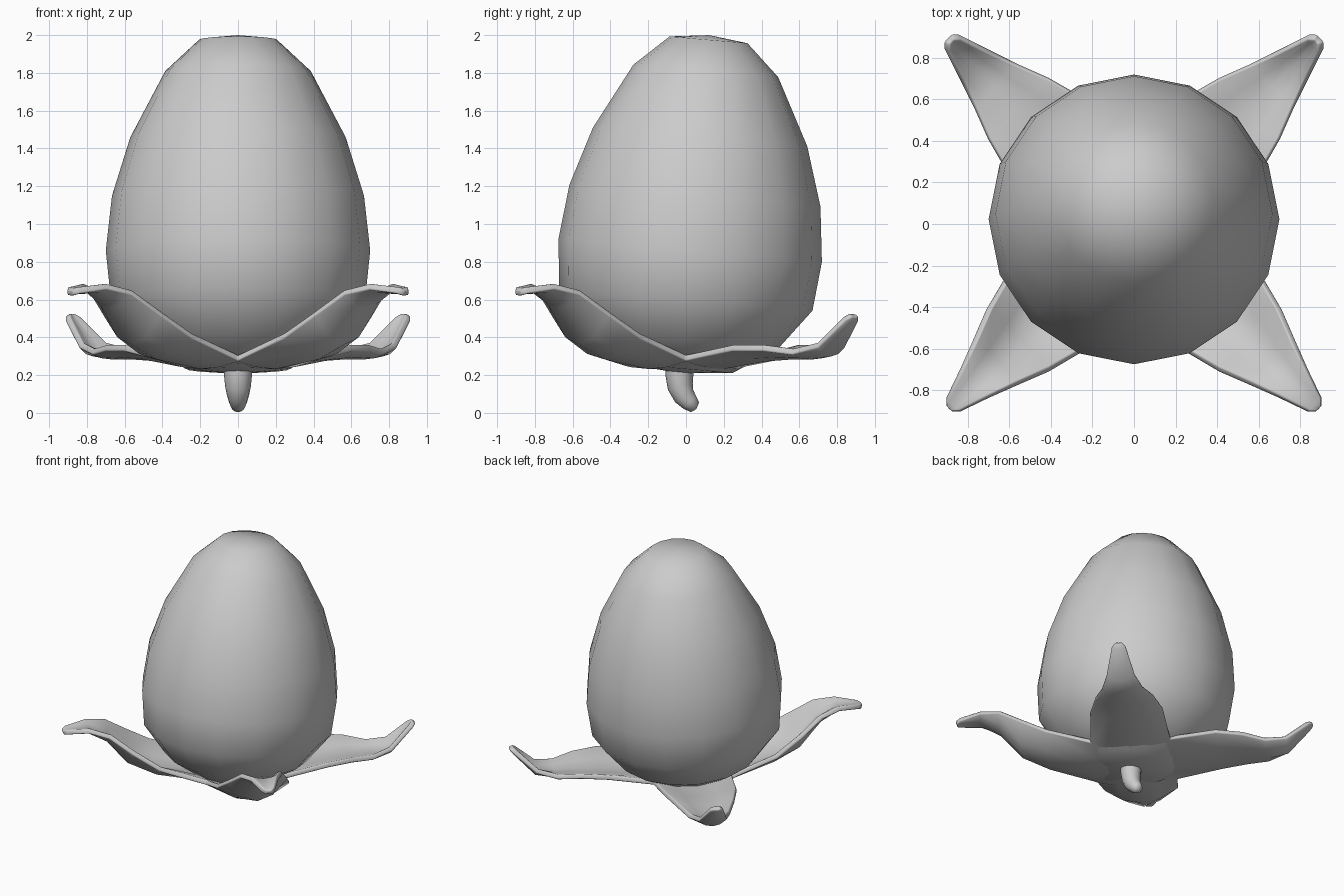
import bpy, bmesh, math
from mathutils import Vector, Matrix

cube = bpy.data.objects.get("Cube")
if cube:
    bpy.data.objects.remove(cube)

grey = bpy.data.materials.new("plain grey")
grey.use_nodes = True
color = (0.6, 0.6, 0.6, 1)
grey.diffuse_color = color
grey.node_tree.nodes["Principled BSDF"].inputs["Base Color"].default_value = color


def finish(name, bm):
    bmesh.ops.remove_doubles(bm, verts=bm.verts, dist=0.001)
    bmesh.ops.recalc_face_normals(bm, faces=bm.faces)
    for f in bm.faces:
        f.smooth = True
    mesh = bpy.data.meshes.new(name)
    bm.to_mesh(mesh)
    bm.free()
    mesh.materials.append(grey)
    obj = bpy.data.objects.new(name, mesh)
    bpy.context.collection.objects.link(obj)
    return obj


def loft(name, rings, sides):
    """Skin rings of (y, z, radius, tilt); a zero radius closes to a point."""
    bm = bmesh.new()
    loops = []
    for y, z, r, tilt in rings:
        turn = Matrix.Rotation(math.radians(tilt), 3, 'X')
        loops.append([bm.verts.new(Vector((0, y, z)) + turn @ Vector(
            (r * math.cos(i * math.tau / sides), r * math.sin(i * math.tau / sides), 0)))
            for i in range(sides)])
    for a, b in zip(loops, loops[1:]):
        for i in range(sides):
            j = (i + 1) % sides
            bm.faces.new((a[i], a[j], b[j], b[i]))
    return finish(name, bm)


# Egg-shaped bud, leaning slightly back
profile = [(0.21, 0), (0.235, 0.28), (0.385, 0.51), (0.6, 0.673), (0.86, 0.70),
           (1.15, 0.667), (1.46, 0.57), (1.81, 0.385), (1.975, 0.207), (2.0, 0)]
lean = 5
loft("bud", [(0.022 + (z - 0.86) * math.tan(math.radians(lean)), z, r, -lean)
             for z, r in profile], 16)

# Curved stem
loft("stem", [(-0.03, 0.27, 0.08, 0), (-0.035, 0.2, 0.074, 0), (-0.03, 0.14, 0.068, 15),
              (-0.01, 0.09, 0.058, 35), (0.02, 0.055, 0.047, 45),
              (0.047, 0.03, 0.034, 50), (0.055, 0.02, 0, 50)], 12)

# Leaves: (distance out, half width, midrib height, edge height)
front_leaf = [(0, 0, 0.25, 0.25), (0.28, 0.28, 0.25, 0.29), (0.6, 0.255, 0.30, 0.41),
              (0.785, 0.205, 0.375, 0.53), (0.94, 0.145, 0.565, 0.64),
              (1.08, 0.095, 0.65, 0.67), (1.23, 0.045, 0.645, 0.65), (1.255, 0.02, 0.635, 0.64)]
back_leaf = [(0, 0, 0.25, 0.25), (0.28, 0.28, 0.25, 0.29), (0.6, 0.255, 0.29, 0.345),
             (0.785, 0.205, 0.30, 0.345), (0.94, 0.145, 0.30, 0.325),
             (1.08, 0.095, 0.315, 0.36), (1.23, 0.045, 0.48, 0.50), (1.255, 0.02, 0.515, 0.52)]

bm = bmesh.new()
for stations, angles in ((front_leaf, (225, 315)), (back_leaf, (45, 135))):
    for angle in angles:
        turn = Matrix.Rotation(math.radians(angle), 3, 'Z')
        rows = [[bm.verts.new(turn @ Vector((d, w * t, mid + (edge - mid) * t * t)))
                 for t in (-1, -0.5, 0, 0.5, 1)] for d, w, mid, edge in stations]
        for a, b in zip(rows, rows[1:]):
            for i in range(4):
                bm.faces.new((a[i], b[i], b[i + 1], a[i + 1]))
leaves = finish("leaves", bm)
solid = leaves.modifiers.new("thickness", 'SOLIDIFY')
solid.thickness = 0.035
solid.offset = 0
rim = leaves.modifiers.new("rounded rim", 'BEVEL')
rim.width = 0.012
rim.segments = 2
rim.limit_method = 'ANGLE'
rim.angle_limit = math.radians(50)
